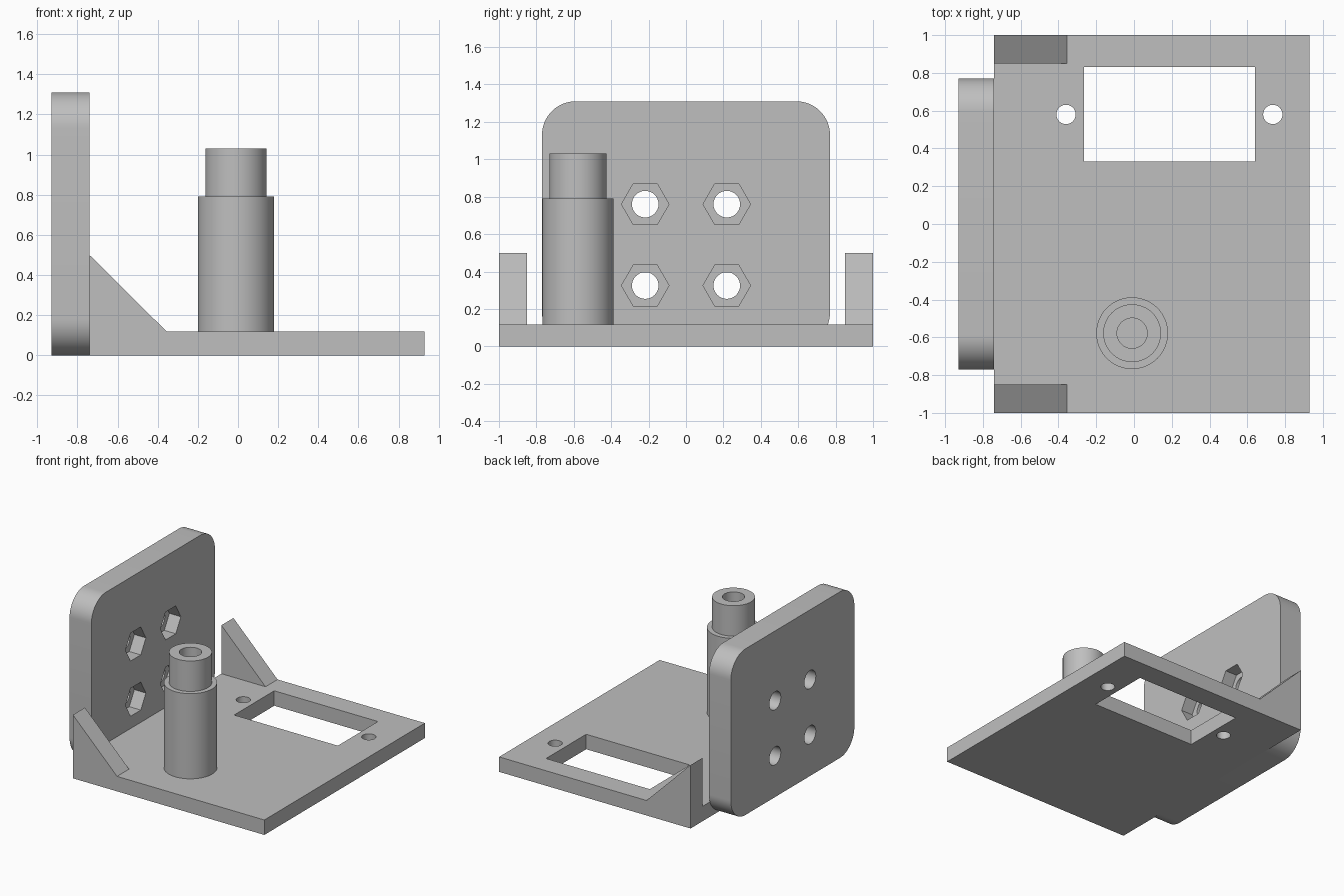
import bpy, bmesh, math
from mathutils import Matrix, Vector

if "Cube" in bpy.data.objects:
    bpy.data.objects.remove(bpy.data.objects["Cube"], do_unlink=True)

GREY = (0.52, 0.52, 0.52, 1)
grey = bpy.data.materials.new("plain grey")
grey.use_nodes = True
grey.diffuse_color = GREY
grey.node_tree.nodes["Principled BSDF"].inputs["Base Color"].default_value = GREY


def add_object(name, bm):
    bmesh.ops.recalc_face_normals(bm, faces=bm.faces)
    mesh = bpy.data.meshes.new(name)
    bm.to_mesh(mesh)
    bm.free()
    mesh.materials.append(grey)
    obj = bpy.data.objects.new(name, mesh)
    bpy.context.collection.objects.link(obj)
    return obj


def prism(name, points, offset):
    """Extrude a closed outline along offset."""
    bm = bmesh.new()
    face = bm.faces.new([bm.verts.new(p) for p in points])
    top = bmesh.ops.extrude_face_region(bm, geom=[face], use_keep_orig=True)["geom"]
    bmesh.ops.translate(bm, vec=Vector(offset),
                        verts=[v for v in top if isinstance(v, bmesh.types.BMVert)])
    return add_object(name, bm)


def box(name, x0, x1, y0, y1, z0, z1):
    outline = [(x0, y0, z0), (x1, y0, z0), (x1, y1, z0), (x0, y1, z0)]
    return prism(name, outline, (0, 0, z1 - z0))


def rod(name, center, radius, depth, axis="Z", sides=64):
    bm = bmesh.new()
    turn = Matrix.Rotation(math.pi / 2, 4, "Y") if axis == "X" else Matrix()
    # Hexagons get their points along y
    spin = Matrix.Rotation(math.pi / 2, 4, "Z") if sides == 6 else Matrix()
    bmesh.ops.create_cone(bm, cap_ends=True, segments=sides, radius1=radius,
                          radius2=radius, depth=depth)
    points = [tuple(v.co) for v in bm.verts]
    first = max(bm.verts, key=lambda v: v.co.x)
    angle = math.atan2(first.co.y, first.co.x)
    straighten = Matrix.Rotation(-angle, 4, "Z")
    bmesh.ops.transform(bm, verts=bm.verts,
                        matrix=Matrix.Translation(center) @ turn @ spin @ straighten)
    return add_object(name, bm)


def cut(obj, cutters):
    for cutter in cutters:
        cutter.hide_render = True
        mod = obj.modifiers.new("cut", "BOOLEAN")
        mod.operation = "DIFFERENCE"
        mod.solver = "EXACT"
        mod.object = cutter
    depsgraph = bpy.context.evaluated_depsgraph_get()
    mesh = bpy.data.meshes.new_from_object(obj.evaluated_get(depsgraph))
    obj.modifiers.clear()
    obj.data = mesh
    for cutter in cutters:
        bpy.data.objects.remove(cutter, do_unlink=True)


BACK, JOINT, RIGHT = -0.93, -0.74, 0.93
BASE_TOP = 0.118

# Base plate with a rectangular window and two screw holes
base = box("base_plate", JOINT, RIGHT, -1, 1, 0, BASE_TOP)
cut(base, [box("window_cutter", -0.265, 0.64, 0.33, 0.83, -0.1, 0.3)] +
    [rod("screw_cutter", (x, 0.58, 0.05), 0.051, 0.5) for x in (-0.36, 0.735)])

# Upright mounting plate with rounded corners
HALF, HEIGHT, ROUND = 0.77, 1.31, 0.18
outline = []
corners = [(1, HEIGHT - ROUND), (-1, HEIGHT - ROUND), (-1, ROUND), (1, ROUND)]
for quarter, (side, z) in enumerate(corners):
    for step in range(17):
        a = (quarter + step / 16) * math.pi / 2
        outline.append((BACK, side * (HALF - ROUND) + ROUND * math.cos(a),
                        z + ROUND * math.sin(a)))
upright = prism("mounting_plate", outline, (JOINT - BACK, 0, 0))

# Bolt holes with hexagonal nut pockets on the inner side
cutters = []
for y in (-0.218, 0.218):
    for z in (0.325, 0.76):
        cutters.append(rod("bolt_cutter", (-0.83, y, z), 0.071, 0.6, "X"))
        cutters.append(rod("nut_cutter", (JOINT, y, z), 0.127, 0.2, "X", 6))
cut(upright, cutters)

# Triangular corner braces
for name, y in (("front_brace", -1), ("rear_brace", 0.85)):
    prism(name, [(JOINT, y, BASE_TOP), (-0.355, y, BASE_TOP), (JOINT, y, 0.5)], (0, 0.15, 0))

# Stepped hollow post, turned from a profile
profile = [(0.19, BASE_TOP), (0.19, 0.79), (0.153, 0.79), (0.153, 1.03),
           (0.08, 1.03), (0.08, BASE_TOP)]
bm = bmesh.new()
verts = [bm.verts.new((r, 0, z)) for r, z in profile]
edges = [bm.edges.new(pair) for pair in zip(verts, verts[1:])]
bmesh.ops.spin(bm, geom=verts + edges, cent=(0, 0, 0), axis=(0, 0, 1),
               angle=math.tau, steps=64, use_merge=True)
bmesh.ops.remove_doubles(bm, verts=bm.verts, dist=0.0001)
bmesh.ops.translate(bm, verts=bm.verts, vec=(-0.01, -0.578, 0))
post = add_object("stepped_post", bm)

# Smooth the round surfaces and keep the edges sharp
bpy.ops.object.select_all(action="DESELECT")
for obj in (base, upright, post):
    obj.select_set(True)
bpy.context.view_layer.objects.active = post
bpy.ops.object.shade_smooth_by_angle(angle=math.radians(30))
